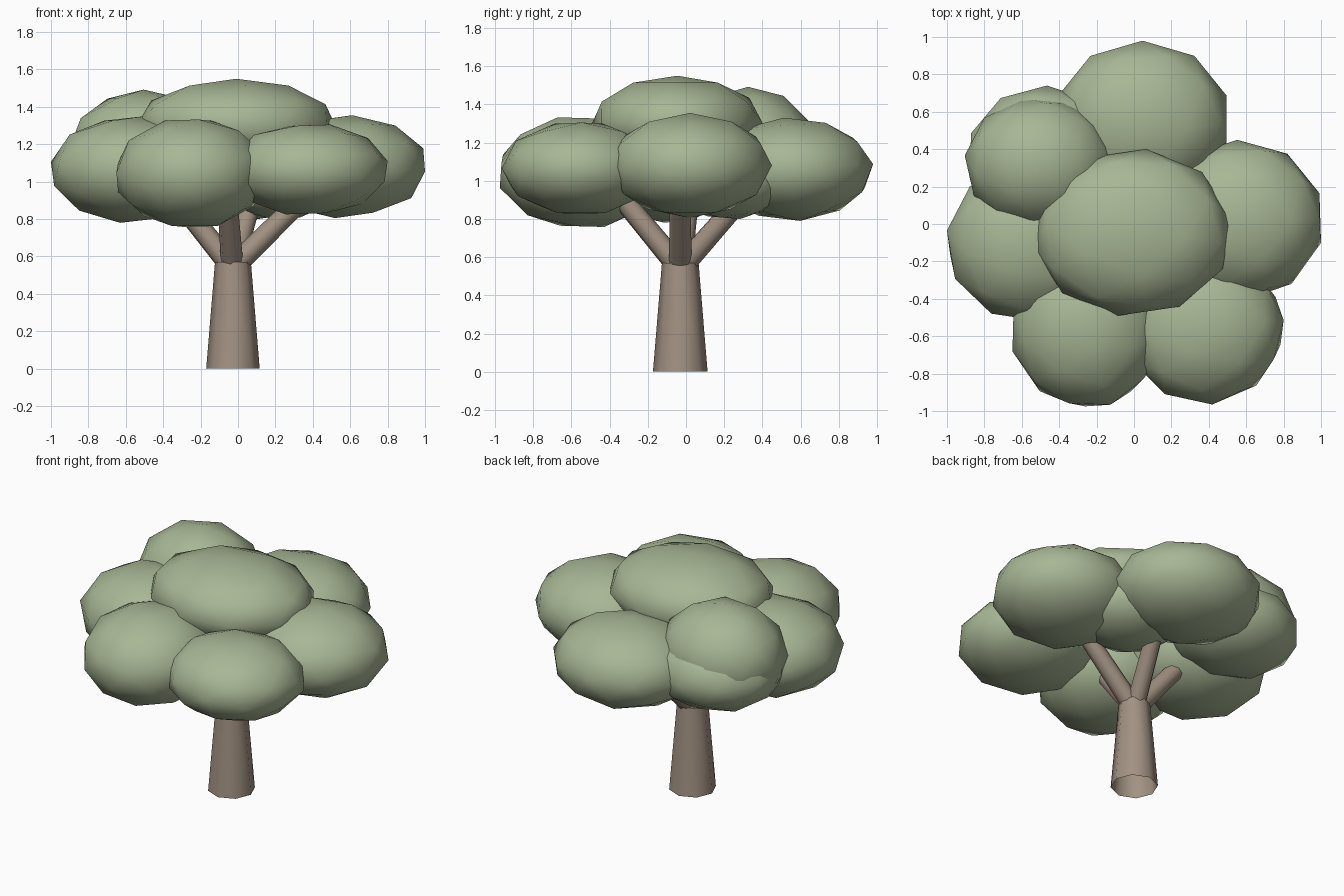
import bpy, bmesh
from mathutils import Vector, Euler

cube = bpy.data.objects.get("Cube")
if cube:
    bpy.data.objects.remove(cube)


def material(name, rgb):
    m = bpy.data.materials.new(name)
    m.use_nodes = True
    m.diffuse_color = (*rgb, 1)
    m.node_tree.nodes["Principled BSDF"].inputs["Base Color"].default_value = (*rgb, 1)
    return m


leaf_green = material("leaf_green", (0.39, 0.47, 0.30))
bark_brown = material("bark_brown", (0.36, 0.285, 0.225))


def finish(bm, name, mat):
    mesh = bpy.data.meshes.new(name)
    bmesh.ops.recalc_face_normals(bm, faces=bm.faces)
    for f in bm.faces:
        f.smooth = True
    bm.to_mesh(mesh)
    bm.free()
    mesh.materials.append(mat)
    obj = bpy.data.objects.new(name, mesh)
    bpy.context.collection.objects.link(obj)
    return obj


def leaf_clump(name, center, radii, turn):
    """Faceted ball, turned, then fitted exactly to its radii."""
    bm = bmesh.new()
    bmesh.ops.create_icosphere(bm, subdivisions=2, radius=1)
    bmesh.ops.rotate(bm, verts=bm.verts, matrix=Euler(turn).to_matrix())
    for axis in range(3):
        reach = max(abs(v.co[axis]) for v in bm.verts)
        for v in bm.verts:
            v.co[axis] *= radii[axis] / reach
    obj = finish(bm, name, leaf_green)
    obj.location = center


def limb(name, start, end, r1, r2, open_base=False):
    """Tapered eight-sided limb between two points."""
    start, end = Vector(start), Vector(end)
    axis = end - start
    bm = bmesh.new()
    bmesh.ops.create_cone(bm, cap_ends=True, segments=8, radius1=r1,
                          radius2=r2, depth=axis.length)
    if open_base:
        base = min(bm.faces, key=lambda f: f.calc_center_median().z)
        bmesh.ops.delete(bm, geom=[base], context="FACES_ONLY")
    obj = finish(bm, name, bark_brown)
    obj.location = (start + end) / 2
    obj.rotation_euler = axis.to_track_quat("Z", "Y").to_euler()
    bpy.ops.object.select_all(action="DESELECT")
    obj.select_set(True)
    bpy.context.view_layer.objects.active = obj
    bpy.ops.object.shade_smooth_by_angle(angle=0.9)


# Trunk and the four branches that fan out from its top
limb("trunk", (-0.027, -0.03, 0), (-0.027, -0.03, 0.57), 0.143, 0.096, True)
branch_tips = {
    "left": (0.39, -0.03, 0.95),
    "right": (-0.36, 0.02, 0.95),
    "back": (0.09, 0.33, 0.95),
    "front": (-0.06, -0.37, 0.95),
}
for side, tip in branch_tips.items():
    foot = Vector((-0.03, -0.03, 0.54)).lerp(Vector(tip), 0.06)
    limb(side + "_branch", foot, tip, 0.06, 0.053)

# Crown: a ring of clumps, a raised back corner, a hidden filler and one on top
leaf_clump("crown_top", (-0.01, -0.045, 1.305), (0.53, 0.445, 0.245), (0, 0, -0.14))
leaf_clump("crown_left", (0.565, 0.02, 1.08), (0.435, 0.43, 0.275), (0, 0.1, 0.03))
leaf_clump("crown_back", (0.045, 0.555, 1.06), (0.45, 0.425, 0.27), (0.1, 0, 0))
leaf_clump("crown_back_left_low", (0.22, 0.22, 1.0), (0.32, 0.32, 0.2), (0.2, 0.1, 0))
leaf_clump("crown_back_right", (-0.505, 0.325, 1.17), (0.4, 0.35, 0.322), (0, 0, 0.2))
leaf_clump("crown_back_right_low", (-0.48, 0.355, 1.08), (0.4, 0.385, 0.25), (0.1, 0.1, 0.6))
leaf_clump("crown_right", (-0.565, -0.10, 1.065), (0.435, 0.42, 0.285), (0, 0.15, 0.16))
leaf_clump("crown_front_right", (-0.25, -0.55, 1.045), (0.40, 0.425, 0.287), (0.28, 0.1, 0))
leaf_clump("crown_front_left", (0.375, -0.555, 1.065), (0.425, 0.41, 0.24), (0, 0.28, 0.1))
